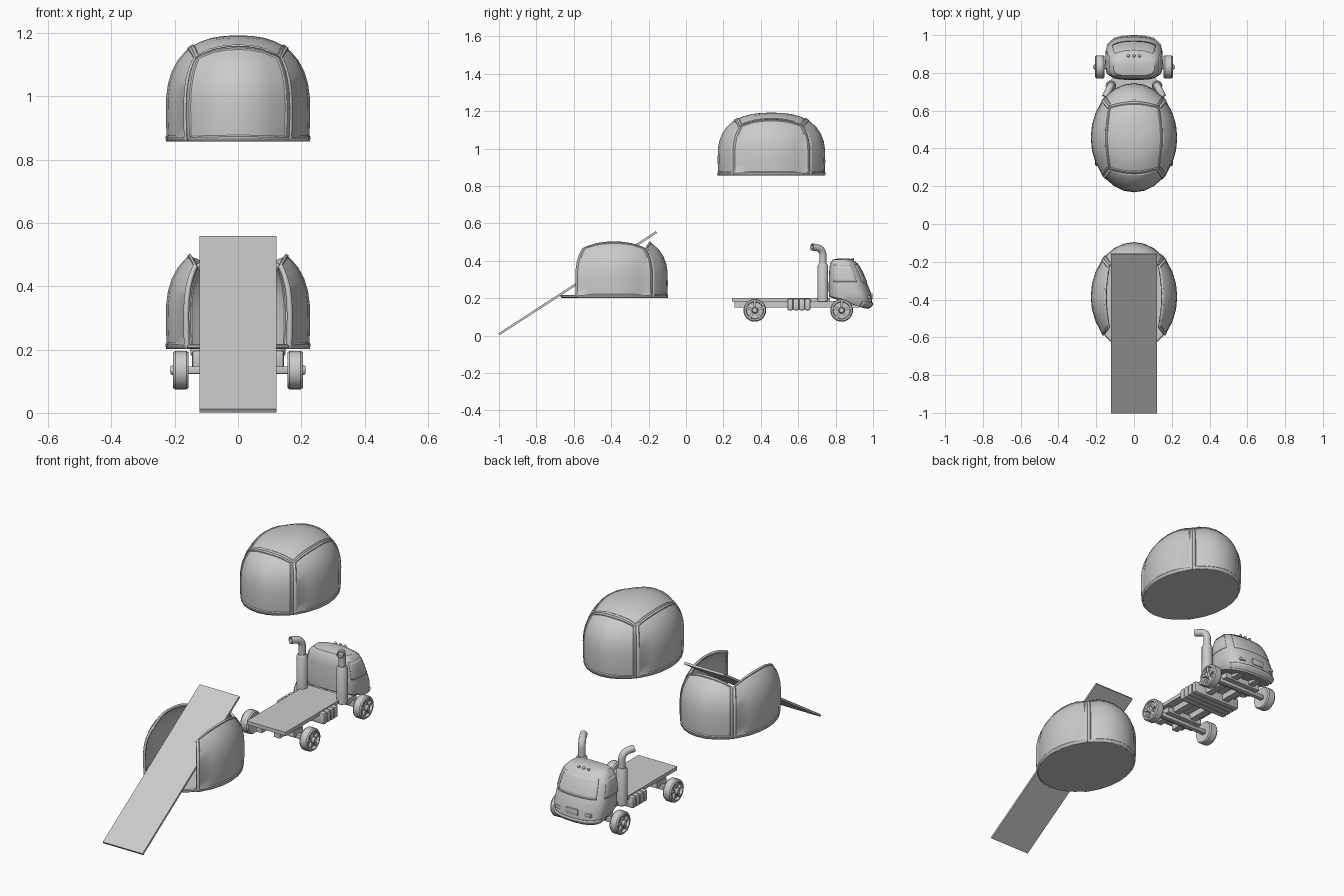
import bpy, bmesh, math
from math import sin, cos, pi
from mathutils import Vector, Matrix

if "Cube" in bpy.data.objects:
    bpy.data.objects.remove(bpy.data.objects["Cube"])


def finish(bm, name, loc=(0, 0, 0), solid=0, normals=True):
    if normals:
        bmesh.ops.recalc_face_normals(bm, faces=bm.faces)
    me = bpy.data.meshes.new(name)
    bm.to_mesh(me)
    bm.free()
    ob = bpy.data.objects.new(name, me)
    ob.location = loc
    bpy.context.collection.objects.link(ob)
    bpy.ops.object.select_all(action='DESELECT')
    ob.select_set(True)
    bpy.context.view_layer.objects.active = ob
    bpy.ops.object.shade_smooth_by_angle(angle=math.radians(32))
    if solid:
        m = ob.modifiers.new("thickness", 'SOLIDIFY')
        m.thickness, m.offset = solid, -1
    return ob


def grid(name, f, us, vs, closed=False, caps=False, **kw):
    """Surface through f(u, v); closed joins the last u to the first."""
    bm = bmesh.new()
    rows = [[bm.verts.new(f(u, v)) for u in us] for v in vs]
    n = len(us)
    for a, b in zip(rows, rows[1:]):
        for i in range(n if closed else n - 1):
            j = (i + 1) % n
            bm.faces.new((a[i], a[j], b[j], b[i]))
    if caps:
        bm.faces.new(rows[0])
        bm.faces.new(rows[-1])
    bmesh.ops.remove_doubles(bm, verts=bm.verts, dist=1e-5)
    return finish(bm, name, **kw)


def box(name, lo, hi, bevel=0):
    bm = bmesh.new()
    lo, hi = Vector(lo), Vector(hi)
    bmesh.ops.create_cube(bm, size=1, matrix=Matrix.Translation((lo + hi) / 2) @ Matrix.Diagonal((*(hi - lo), 1)))
    if bevel:
        bmesh.ops.bevel(bm, geom=bm.edges[:], offset=bevel, segments=2, affect='EDGES', profile=.5)
    return finish(bm, name)


def lin(a, b, n):
    return [a + (b - a) * i / n for i in range(n + 1)]


# ---------- pod shell: superellipsoid cut into four walls and a roof ----------
def shell(phi, th, off=0):
    r = max(cos(th), 0) ** .8
    z = abs(sin(th)) ** .8 * (.235 if th > 0 else -.35)
    k = 1 + off / .25
    return Vector((.228 * r * cos(phi) * k, .288 * r * sin(phi) * k, .1 + z * (k if th > 0 else 1)))


def seam(phi):
    d = (phi + pi / 4) % (pi / 2) - pi / 4
    return math.acos((.655 / cos(d) ** .64) ** 1.25)


BASE = -math.asin(.209)
EDGE = [-1, -.93, -.91, -.6, -.3, 0, .3, .6, .91, .93, 1]
RISE = [0, .035, .045, .14, .27, .42, .58, .74, .88, .945, .96, 1]


def pod(prefix, loc, walls, roof):
    for wall in walls:
        mid = {"right": 0, "back": pi / 2, "left": pi, "front": -pi / 2}[wall]

        def side(u, v):
            phi = mid + u * pi / 4
            off = .004 if abs(u) > .92 or v < .04 or v > .95 else 0
            return shell(phi, BASE + (seam(phi) - BASE) * v, off)
        grid(f"{prefix}_{wall}_wall", side, EDGE, RISE, loc=loc, solid=.012)
    if roof:
        def top(phi, s):
            return shell(phi, pi / 2 + (seam(phi) - pi / 2) * s, .004 if s > .92 else 0)
        grid(f"{prefix}_roof", top, lin(-pi, pi, 32)[:-1], [1, .93, .91, .7, .45, .2, 0],
             closed=True, loc=loc, solid=.012)
    # floor plate with a small lip
    prof = [(0, 0), (.97, 0), (.99, .004), (.99, .012), (.97, .016), (0, .016)]
    grid(f"{prefix}_floor", lambda a, i: Vector((.228 * prof[i][0] * cos(a), .288 * prof[i][0] * sin(a), prof[i][1])),
         lin(0, 2 * pi, 32)[:-1], range(6), closed=True, loc=loc)


pod("closed_pod", (0, .457, .857), ["front", "back", "left", "right"], True)
pod("open_pod", (0, -.385, .202), ["back", "left", "right"], False)

# ---------- loading ramp ----------
ramp = box("ramp", (-.121, -.502, -.006), (.121, .502, .006))
ramp.location = (0, -.579, .28)
ramp.rotation_euler.x = math.atan2(.545, .84)

# ---------- truck chassis ----------
box("deck", (-.118, .245, .182), (.118, .77, .202))
for s in (-1, 1):
    box("chassis_rail", (s * .055 - .018, .26, .15), (s * .055 + .018, .93, .184))
for i in range(4):
    y = .542 + i * .031
    box("ribbed_tank", (-.145, y, .135), (.145, y + .031, .197), .008)


def lathe_x(name, prof, s, y, z, n=24):
    return grid(name, lambda a, i: Vector((s * prof[i][1], y + prof[i][0] * cos(a), z + prof[i][0] * sin(a))),
                lin(0, 2 * pi, n)[:-1], range(len(prof)), closed=True)


TYRE = [(0, .165), (.044, .159), (.056, .156), (.061, .163), (.061, .198), (.056, .205), (.047, .206),
        (.044, .192), (0, .192)]
HUB = [(.017, .19), (.017, .203), (.012, .213), (0, .214)]
for y in (.368, .832):
    box("axle", (-.165, y - .012, .123), (.165, y + .012, .147), .004)
    box("suspension_block", (-.11, y - .04, .14), (.11, y + .04, .17))
    for s in (-1, 1):
        lathe_x("wheel", TYRE, s, y, .135)
        lathe_x("wheel_hub", HUB, s, y, .135, 16)
        for k in range(5):
            sp = box("wheel_spoke", (-.007, -.007, .01), (.007, .007, .046))
            sp.location = (s * .196, y, .135)
            sp.rotation_euler.x = k * 2 * pi / 5

# ---------- cab, lofted through levels (z, back y, front y, half width, rear lift) ----------
LEVELS = [(.143, .775, .975, .135, .06), (.165, .765, .995, .147, .045), (.22, .763, .992, .152, .015),
          (.28, .763, .968, .15, 0), (.34, .765, .943, .143, 0), (.385, .77, .918, .13, 0),
          (.406, .785, .89, .108, 0), (.413, .82, .865, .06, 0)]


def cab(a, t, off=0):
    i = min(int(t), len(LEVELS) - 2)
    z, yb, yf, w, lift = [p + (q - p) * (t - i) for p, q in zip(LEVELS[i], LEVELS[i + 1])]
    px = math.copysign(abs(sin(a)) ** .55, sin(a))
    py = math.copysign(abs(cos(a)) ** .55, cos(a))
    y = (yb + yf) / 2 + ((yf - yb) / 2 + off) * py
    if py > 0:
        y -= .02 * px * px * py
    return Vector(((w + off) * px, y, z + lift * (1 - py) / 2))


grid("cab", cab, lin(0, 2 * pi, 40)[:-1], range(len(LEVELS)), closed=True, caps=True)
for name, a0, a1, t0, t1, off in [("windshield", -.65, .65, 3.05, 4.9, .003),
                                  ("right_window", 1.2, 2.15, 3.1, 4.8, .003),
                                  ("left_window", -2.15, -1.2, 3.1, 4.8, .003),
                                  ("bumper", -1.15, 1.15, .2, 1.2, .006)]:
    grid(name, lambda a, t: cab(a, t, off), lin(a0, a1, 12), lin(t0, t1, 6), solid=.008)
box("grille", (-.036, .97, .192), (.036, .997, .226), .003)
for s in (-1, 1):
    box("headlight", (s * .09 - .018, .955, .197), (s * .09 + .018, .987, .214), .004)
for x in (-.03, 0, .03):
    bm = bmesh.new()
    bmesh.ops.create_uvsphere(bm, u_segments=10, v_segments=6, radius=.008,
                              matrix=Matrix.Translation((x, .89, .408)))
    finish(bm, "roof_light")

# ---------- exhaust stacks, bent outward and back ----------
for s in (-1, 1):
    def ring(prof):
        return lambda a, i: Vector((s * .122 + prof[i][0] * cos(a), .732 + prof[i][0] * sin(a), prof[i][1]))
    muffler = [(0, .18), (.024, .18), (.028, .186), (.028, .375), (.022, .385), (0, .385)]
    grid("muffler", ring(muffler), lin(0, 2 * pi, 20)[:-1], range(6), closed=True)
    out = Vector((s * .45, -.89, 0)).normalized()
    side = out.cross(Vector((0, 0, 1)))
    R = .04

    def pipe(a, i):
        # straight rise, quarter bend, short outlet; then back inside to hollow the end
        t = min(max(i - 1, 0), 6) / 6 * math.radians(82)
        c = Vector((s * .122, .732, .38 if i == 0 else .43))
        c += out * R * (1 - cos(t)) + Vector((0, 0, R * sin(t)))
        d = out * sin(t) + Vector((0, 0, cos(t)))
        c += d * {8: .032, 9: .032, 10: .005}.get(i, 0)
        r = .014 if i >= 9 else .019
        return c + side * r * cos(a) + side.cross(d) * r * sin(a)
    grid("exhaust_pipe", pipe, lin(0, 2 * pi, 16)[:-1], range(11), closed=True, caps=True)
